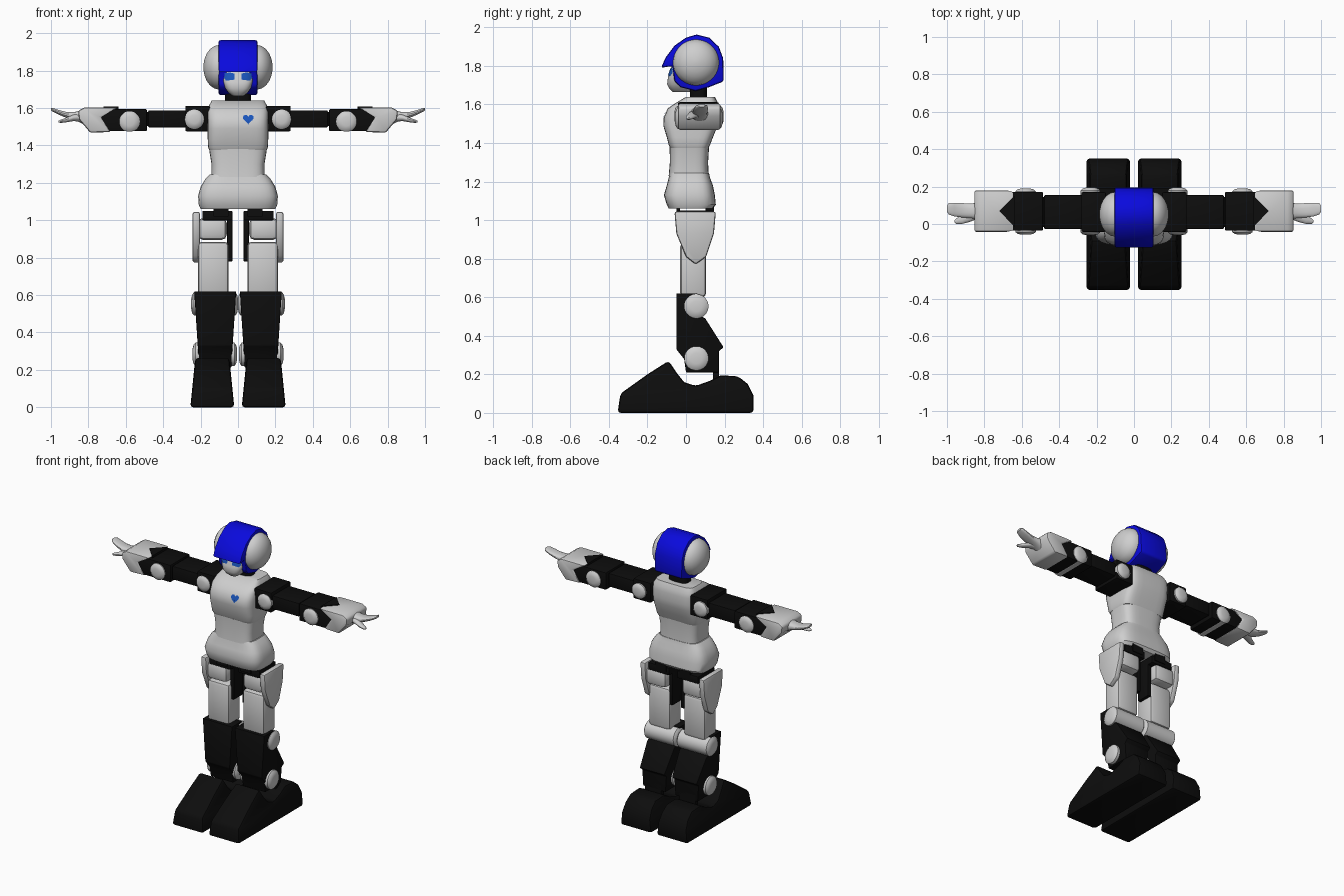
import bpy, bmesh, math
from mathutils import Vector
from mathutils.bvhtree import BVHTree

cube = bpy.data.objects.get("Cube")
if cube:
    bpy.data.objects.remove(cube, do_unlink=True)


def material(name, rgb):
    m = bpy.data.materials.new(name)
    m.use_nodes = True
    m.diffuse_color = (*rgb, 1)
    m.node_tree.nodes["Principled BSDF"].inputs["Base Color"].default_value = (*rgb, 1)
    return m


WHITE = material("light grey shell", (0.62, 0.62, 0.62))
BLACK = material("black joints", (0.004, 0.004, 0.004))
BLUE = material("helmet blue", (0.003, 0.003, 0.72))
ACCENT = material("accent blue", (0.01, 0.09, 0.5))


def finish(name, bm, mat, mirror):
    """Turn a bmesh into a smooth-shaded object, optionally mirrored in x."""
    bmesh.ops.recalc_face_normals(bm, faces=bm.faces)
    mesh = bpy.data.meshes.new(name)
    bm.to_mesh(mesh)
    bm.free()
    mesh.materials.append(mat)
    ob = bpy.data.objects.new(name, mesh)
    bpy.context.collection.objects.link(ob)
    bpy.ops.object.select_all(action='DESELECT')
    ob.select_set(True)
    bpy.context.view_layer.objects.active = ob
    bpy.ops.object.shade_smooth_by_angle(angle=math.radians(35))
    if mirror:
        ob.modifiers.new("Mirror", 'MIRROR').use_mirror_merge = False
    return ob


def place(axis, t, a, b):
    return {'x': (t, a, b), 'y': (a, t, b), 'z': (a, b, t)}[axis]


def prism(name, mat, axis, profile, lo, hi, bevel=0.01, mirror=True, taper=0):
    """Extrude a flat profile along an axis; taper scales x with height."""
    bm = bmesh.new()
    ends = [[bm.verts.new(place(axis, t, a, b)) for a, b in profile] for t in (lo, hi)]
    n = len(profile)
    for ring in ends:
        bm.faces.new(ring)
    for i in range(n):
        j = (i + 1) % n
        bm.faces.new((ends[0][i], ends[0][j], ends[1][j], ends[1][i]))
    mid = (lo + hi) / 2
    for v in bm.verts:
        if taper:
            v.co.x = mid + (v.co.x - mid) * (1 + taper * v.co.z)
    bmesh.ops.recalc_face_normals(bm, faces=bm.faces)
    if bevel:
        edges = [e for e in bm.edges if e.calc_face_angle(0) > 0.6]
        bmesh.ops.bevel(bm, geom=edges, offset=bevel, segments=2, profile=0.5,
                        affect='EDGES', clamp_overlap=True)
    return finish(name, bm, mat, mirror)


def box(name, mat, x, y, z, bevel=0.01):
    rect = [(y[0], z[0]), (y[1], z[0]), (y[1], z[1]), (y[0], z[1])]
    return prism(name, mat, 'x', rect, *x, bevel=bevel)


def loft(name, mat, axis, sections, power=4, mirror=True, n=32):
    """Skin rounded-rectangle sections (t, a0, a1, b0, b1) along an axis."""
    bm = bmesh.new()
    rings = []
    for t, a0, a1, b0, b1 in sections:
        ring = []
        for i in range(n):
            c, s = (f(math.tau * (i + 0.5) / n) for f in (math.cos, math.sin))
            u, w = (math.copysign(abs(k) ** (2 / power), k) for k in (c, s))
            a, b = (a0 + a1 + u * (a1 - a0)) / 2, (b0 + b1 + w * (b1 - b0)) / 2
            ring.append(bm.verts.new(place(axis, t, a, b)))
        rings.append(ring)
    for r, q in zip(rings, rings[1:]):
        for i in range(n):
            j = (i + 1) % n
            bm.faces.new((r[i], r[j], q[j], q[i]))
    bm.faces.new(rings[0])
    bm.faces.new(rings[-1])
    return finish(name, bm, mat, mirror)


def body(name, rows, power=4):
    return loft(name, WHITE, 'z', [(z, -w, w, y0, y1) for z, w, y0, y1 in rows],
                power, mirror=False)


def pin(name, axis, lo, hi, a, b, r, h=0.025):
    """Joint pin with a domed cap at each end."""
    dome = [(0, 0.45), (0.2, 0.8), (0.6, 1)]
    steps = [(lo + h * d, r * k) for d, k in dome]
    steps += [(hi - h * d, r * k) for d, k in reversed(dome)]
    loft(name, WHITE, axis, [(t, a - k, a + k, b - k, b + k) for t, k in steps], power=2)


def decal(name, target, centre, outline, mirror=False):
    """Thin patch laid on the front of a target surface."""
    me = target.data
    tree = BVHTree.FromPolygons([v.co for v in me.vertices], [p.vertices for p in me.polygons])
    bm = bmesh.new()

    def point(dx, dz):
        x, z = centre[0] + dx, centre[1] + dz
        hit = tree.ray_cast(Vector((x, -2, z)), Vector((0, 1, 0)))[0]
        return bm.verts.new((x, (hit.y if hit else -0.08) - 0.004, z))
    hub = point(0, 0)
    inner, outer = ([point(x * k, z * k) for x, z in outline] for k in (0.5, 1))
    for i in range(len(outline)):
        j = (i + 1) % len(outline)
        bm.faces.new((hub, inner[i], inner[j]))
        bm.faces.new((inner[i], outer[i], outer[j], inner[j]))
    finish(name, bm, ACCENT, mirror)


# Feet and lower legs
prism("foot", BLACK, 'x', [(-.355, 0), (-.34, .1), (-.2, .2), (-.09, .27), (-.05, .21), (-.01, .16),
      (.05, .14), (.12, .165), (.18, .195), (.27, .19), (.32, .15), (.35, .09), (.35, 0)],
      .02, .255, bevel=.016, taper=-.85)
box("ankle_strut", BLACK, (.07, .19), (.14, .17), (.14, .25), 0)
prism("shin", BLACK, 'x', [(-.05, .62), (.06, .62), (.06, .51), (.1, .49), (.195, .34), (.17, .32),
      (.17, .21), (0, .21), (-.01, .28), (-.05, .33)], .05, .194, bevel=.006, taper=.9)
pin("knee_pin", 'x', .0, .25, .054, .553, .063)
pin("ankle_pin", 'x', .005, .243, .054, .283, .063)

# Thighs and hips
box("thigh", WHITE, (.05, .215), (-.03, .105), (.6, .885), .022)
box("hip_block", WHITE, (.06, .215), (-.04, .14), (.895, 1.012), .028)
prism("hip_cover", WHITE, 'x', [(-.06, 1.045), (.155, 1.045), (.145, .93), (.105, .81), (.05, .77),
      (0, .81), (-.05, .93)], .203, .243, bevel=.012)
box("hip_strut", BLACK, (.03, .058), (0, .1), (.78, 1.04), .005)
box("hip_plate", BLACK, (.03, .19), (-.04, .14), (1.0, 1.05), .005)
box("hip_front_post", BLACK, (.05, .13), (-.05, -.03), (1.02, 1.09), 0)
box("hip_back_post", BLACK, (.05, .13), (.1, .145), (1.02, 1.1), 0)

# Torso
body("pelvis", [(1.06, .2, -.09, .14), (1.08, .21, -.1, .155), (1.13, .214, -.115, .15),
                (1.18, .2, -.1, .14), (1.22, .175, -.09, .125), (1.245, .15, -.085, .12)])
body("waist", [(1.23, .143, -.09, .118), (1.3, .142, -.084, .115), (1.38, .155, -.085, .12)])
chest = body("chest", [(1.375, .154, -.082, .118), (1.39, .16, -.09, .125), (1.43, .162, -.1, .14),
                       (1.49, .163, -.118, .165), (1.53, .163, -.116, .17), (1.58, .162, -.095, .17),
                       (1.61, .158, -.05, .165), (1.64, .14, 0, .15)], power=5)
heart = []
for i in range(32):
    t = math.tau * i / 32
    heart.append((.0018 * 16 * math.sin(t) ** 3, .0018 * (13 * math.cos(t) - 5 * math.cos(2 * t)
                  - 2 * math.cos(3 * t) - math.cos(4 * t))))
decal("chest_heart", chest, (.055, 1.542), heart)

# Head
loft("neck", BLACK, 'z', [(1.62, -.07, .07, .02, .11), (1.72, -.07, .07, .02, .11)], 3, mirror=False)
prism("helmet", BLUE, 'x', [(-.13, 1.79), (-.105, 1.845), (-.06, 1.905), (0, 1.947), (.055, 1.963),
      (.12, 1.947), (.17, 1.9), (.193, 1.84), (.196, 1.72), (.12, 1.69), (.05, 1.67), (-.03, 1.69),
      (-.06, 1.72), (-.07, 1.8)], -.105, .105, bevel=.012, mirror=False)
face = body("face", [(1.665, .03, -.07, .02), (1.68, .05, -.085, .02), (1.705, .068, -.098, .02),
                     (1.74, .08, -.094, .02), (1.77, .084, -.082, .02), (1.81, .084, -.072, .02)], 3)
decal("eye", face, (.044, 1.766), [(-.026, -.014), (.02, -.02), (.03, -.005), (.028, .02),
                                   (0, .024), (-.026, .018)], mirror=True)
ear = [(.09, 1)] + [(.1 + .085 * math.sin(a), math.cos(a)) for a in (0, .3, .6, .9, 1.15, 1.4, 1.53)]
loft("ear_dome", WHITE, 'x', [(x, .052 - .12 * k, .052 + .12 * k, 1.818 - .12 * k, 1.818 + .12 * k)
                             for x, k in ear], power=2)

# Arms
box("shoulder_block", BLACK, (.15, .282), (-.042, .17), (1.475, 1.612), .008)
pin("shoulder_pin", 'y', -.06, .195, .233, 1.54, .052)
box("upper_arm", BLACK, (.27, .48), (-.027, .155), (1.496, 1.588), .006)
box("elbow_link", BLACK, (.47, .5), (-.015, .145), (1.503, 1.58), 0)
box("forearm", BLACK, (.487, .74), (-.036, .172), (1.476, 1.594), .006)
pin("elbow_pin", 'y', -.057, .19, .58, 1.528, .055)

# Hands
prism("wrist_cuff", WHITE, 'y', [(.64, 1.604), (.82, 1.604), (.855, 1.585), (.85, 1.54), (.79, 1.468),
      (.68, 1.472), (.73, 1.55)], -.042, .18, bevel=.012)
prism("cuff_notch", BLACK, 'z', [(.64, .15), (.64, -.015), (.72, .07)], 1.5, 1.609, bevel=0)
loft("fingers", WHITE, 'x', [(.82, .02, .12, 1.51, 1.595), (.87, .03, .11, 1.535, 1.58),
     (.92, .035, .112, 1.548, 1.58), (.96, .04, .114, 1.565, 1.59), (.99, .05, .112, 1.58, 1.6),
     (1, .065, .1, 1.587, 1.6)], power=2.5, n=16)
loft("thumb", WHITE, 'x', [(.83, .03, .09, 1.525, 1.575), (.88, .01, .07, 1.53, 1.565),
     (.92, 0, .045, 1.523, 1.548), (.95, 0, .03, 1.52, 1.537), (.96, .01, .02, 1.524, 1.532)],
     power=2, n=16)
